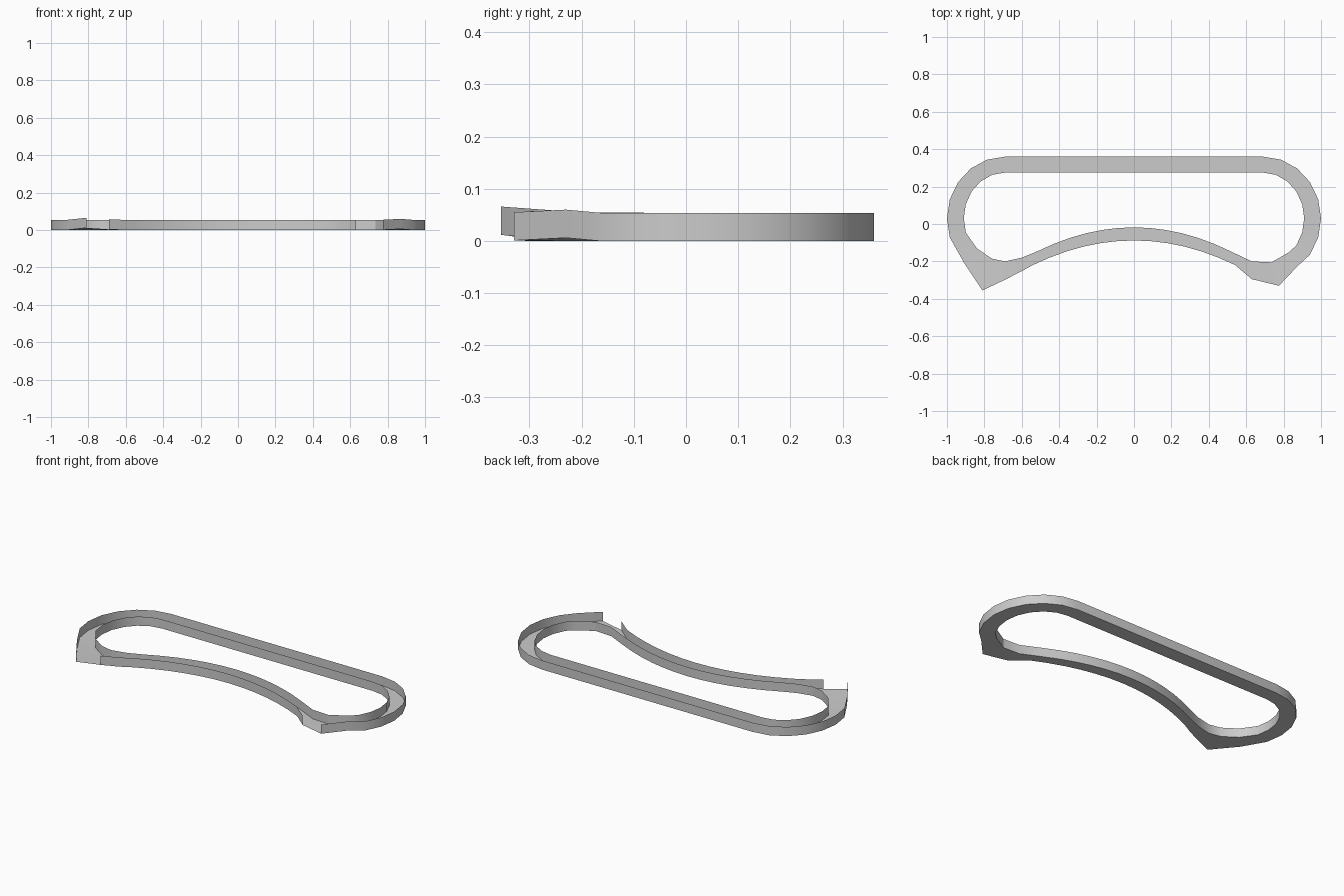
import bpy
from math import sin, cos, radians

if "Cube" in bpy.data.objects:
    bpy.data.objects.remove(bpy.data.objects["Cube"])

H = 0.054  # wall height


def arc(side, degs):
    """Rounded end: pairs of (outer, inner) points."""
    return [((side * (0.69 + 0.31 * cos(radians(a))), 0.03 + 0.33 * sin(radians(a)), 0),
             (side * (0.69 + 0.22 * cos(radians(a))), 0.03 + 0.245 * sin(radians(a)), 0))
            for a in degs]


def arch(x):
    """Arched front rail."""
    return ((x, -0.088 - 0.45 * x * x, 0), (x * 0.95, -0.018 - 0.48 * (x * 0.95) ** 2, 0))


# Stations clockwise: right end, right tip, arch, left tip, left end
ring = arc(1, [90, 72, 54, 36, 18, 0, -18, -36])
ring += [((0.87, -0.23, 0.006), (0.83, -0.15, 0))]
gap_right = len(ring)
ring += [((0.775, -0.33, 0.001), (0.735, -0.205, 0)),
         ((0.63, -0.295, 0), (0.63, -0.20, 0))]
ring += [arch(x / 100) for x in range(54, -55, -9)]
ring += [((-0.60, -0.252, 0), (-0.60, -0.18, 0))]
gap_left = len(ring)
ring += [((-0.69, -0.298, 0.004), (-0.69, -0.20, 0)),
         ((-0.81, -0.355, 0.012), (-0.76, -0.185, 0)),
         ((-0.91, -0.205, 0.001), (-0.84, -0.13, 0))]
ring += arc(-1, [-18, 0, 18, 36, 54, 72, 90])
n = len(ring)
outer = [p[0] for p in ring]
inner = [p[1] for p in ring]


def strip(name, a, b, skip=(), flip=False):
    """Closed band of quads between two loops, leaving out skipped segments."""
    faces = []
    for i in range(n):
        if i in skip:
            continue
        j = (i + 1) % n
        f = (i, j, n + j, n + i)
        faces.append(f[::-1] if flip else f)
    me = bpy.data.meshes.new(name)
    me.from_pydata(a + b, [], faces)
    ob = bpy.data.objects.new(name, me)
    bpy.context.collection.objects.link(ob)
    bpy.context.view_layer.objects.active = ob
    ob.select_set(True)
    bpy.ops.object.shade_smooth_by_angle(angle=radians(30))
    ob.select_set(False)


def raised(loop):
    return [(x, y, z + H) for x, y, z in loop]


# Channel floor, outer wall (open at both tips) and inner wall
strip("channel_floor", outer, inner)
strip("outer_wall", outer, raised(outer), skip=(gap_right, gap_left), flip=True)
strip("inner_wall", inner, raised(inner))
